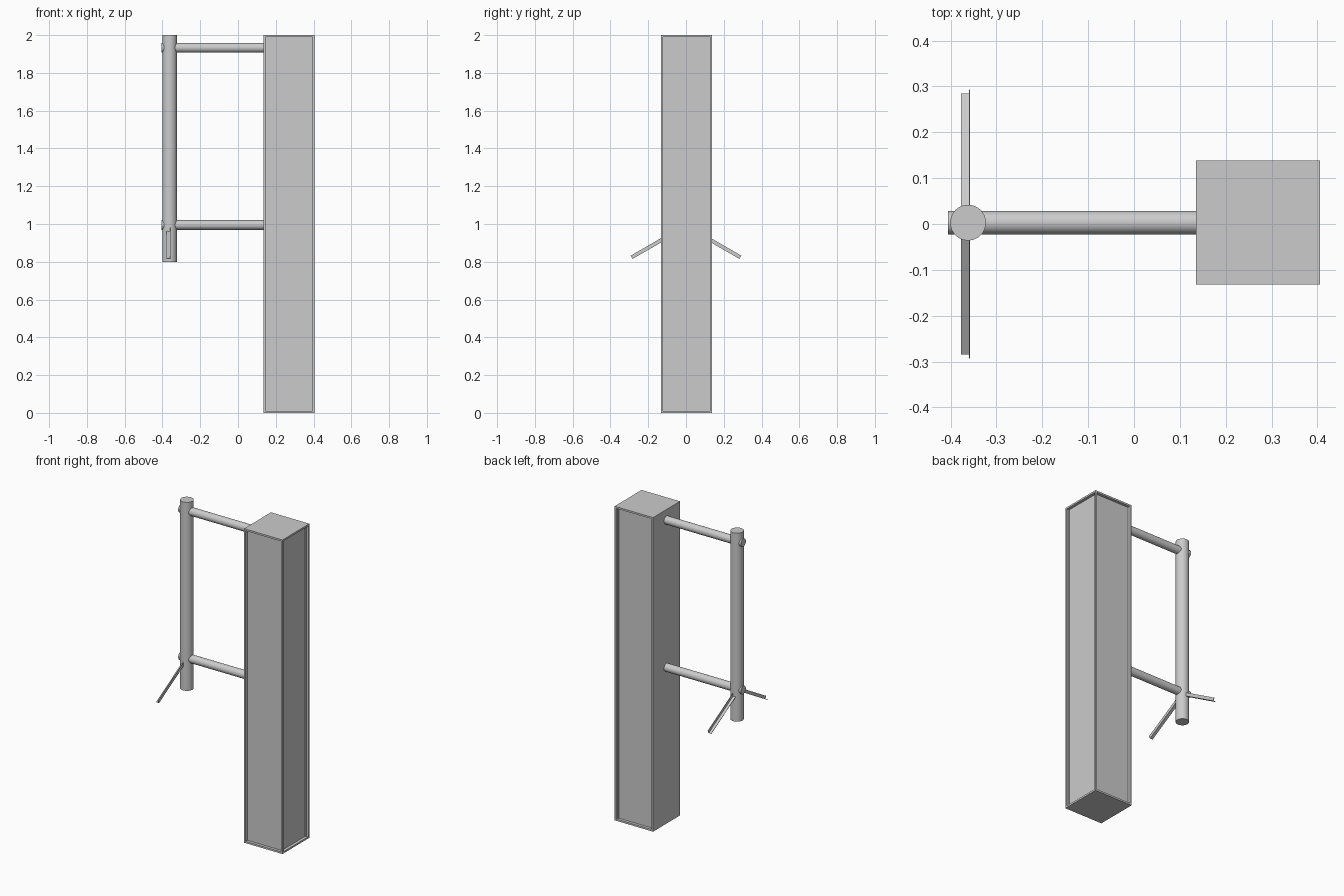
import bpy, bmesh
from math import radians, cos, sin, tan
from mathutils import Vector

if "Cube" in bpy.data.objects:
    bpy.data.objects.remove(bpy.data.objects["Cube"])

Y0 = 0.003                      # shared centre line of cabinet, pole and arms
POLE_X = -0.362


def finish(name, bm, smooth=False):
    bmesh.ops.recalc_face_normals(bm, faces=bm.faces)
    mesh = bpy.data.meshes.new(name)
    bm.to_mesh(mesh)
    bm.free()
    ob = bpy.data.objects.new(name, mesh)
    bpy.context.collection.objects.link(ob)
    if smooth:
        bpy.ops.object.select_all(action='DESELECT')
        ob.select_set(True)
        bpy.context.view_layer.objects.active = ob
        bpy.ops.object.shade_smooth_by_angle(angle=radians(35))
    return ob


def rod(name, a, b, radius):
    a, b = Vector(a), Vector(b)
    bm = bmesh.new()
    bmesh.ops.create_cone(bm, cap_ends=True, segments=32, radius1=radius,
                          radius2=radius, depth=(b - a).length)
    turn = (b - a).to_track_quat('Z', 'Y').to_matrix()
    bmesh.ops.rotate(bm, verts=bm.verts, matrix=turn)
    bmesh.ops.translate(bm, verts=bm.verts, vec=(a + b) / 2)
    return finish(name, bm, True)


# Cabinet: tall box with recessed panels on front, back and right
bm = bmesh.new()
bmesh.ops.create_cube(bm, size=1)
bmesh.ops.scale(bm, verts=bm.verts, vec=(0.271, 0.271, 2))
bmesh.ops.translate(bm, verts=bm.verts, vec=(0.2705, Y0, 1))
bm.normal_update()
panels = [f for f in bm.faces if abs(f.normal.y) > 0.9 or f.normal.x > 0.9]
bmesh.ops.inset_individual(bm, faces=panels, thickness=0.016)
for f in panels:
    n = f.normal.copy()
    new = bmesh.ops.extrude_discrete_faces(bm, faces=[f])['faces'][0]
    bmesh.ops.translate(bm, verts=new.verts, vec=n * -0.018)
finish("cabinet", bm)

# Vertical pole
rod("pole", (POLE_X, Y0, 0.80), (POLE_X, Y0, 2.0), 0.039)

# Two horizontal arms passing through the pole
for name, z in (("lower_arm", 0.995), ("upper_arm", 1.933)):
    rod(name, (-0.406, Y0, z), (0.14, Y0, z), 0.0255)

# Angle-iron struts sloping down at 30 degrees to front and back
SLOPE, LEG, THICK = radians(30), 0.020, 0.0025
PROFILE = [(-LEG, 0), (0, 0), (0, LEG), (-THICK, LEG), (-THICK, THICK), (-LEG, THICK)]
for name, side in (("front_strut", -1), ("back_strut", 1)):
    bm = bmesh.new()
    rings = []
    for y in (0.01, 0.283):
        z = 0.815 + (0.283 - y) * tan(SLOPE)
        rings.append([bm.verts.new((-0.3575 + u, side * (y + v * sin(SLOPE)), z + v * cos(SLOPE)))
                      for u, v in PROFILE])
    for ring in rings:
        bm.faces.new(ring)
    for i in range(6):
        j = (i + 1) % 6
        bm.faces.new((rings[0][i], rings[0][j], rings[1][j], rings[1][i]))
    finish(name, bm)
